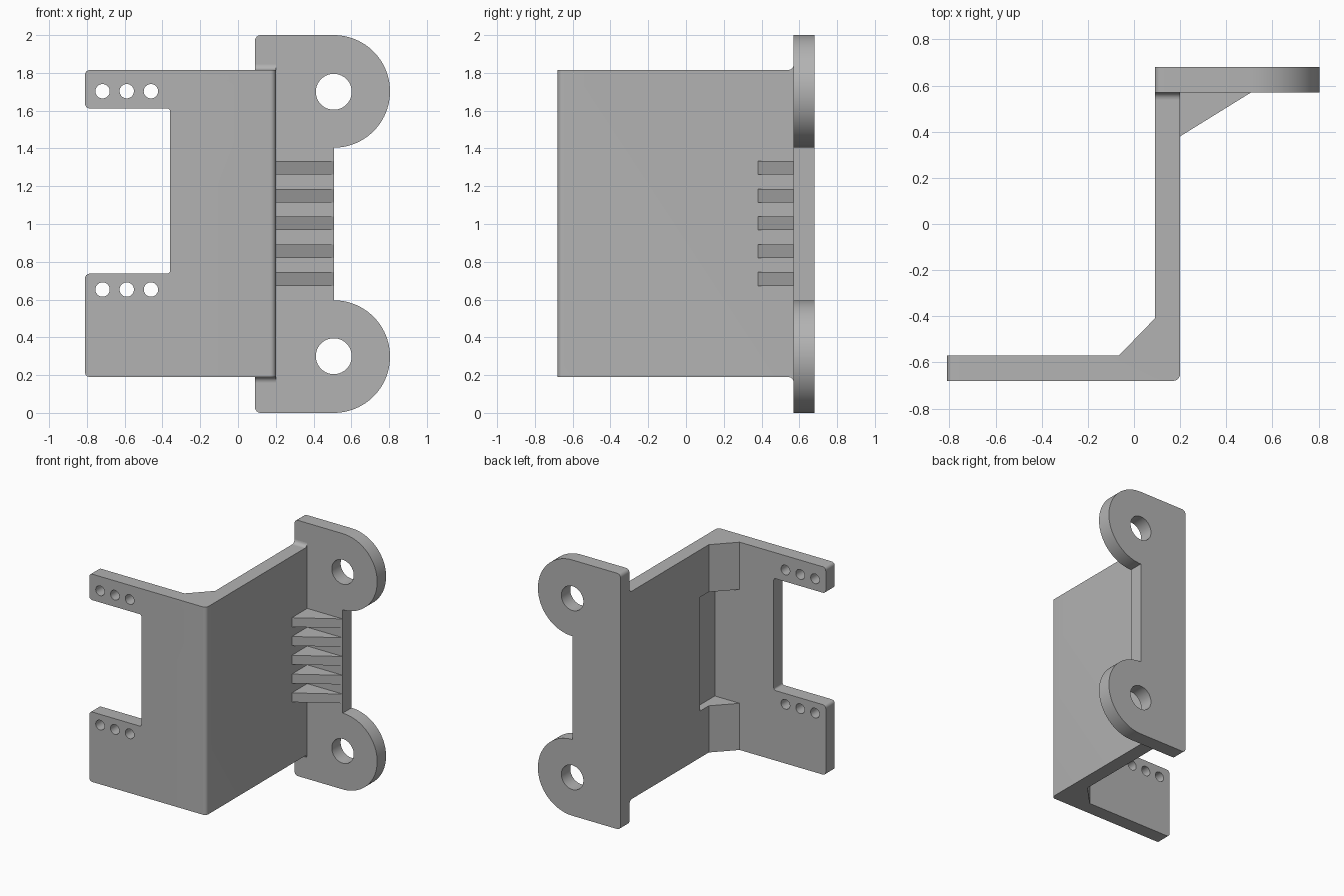
import bpy, bmesh, math
from mathutils import Vector

cube = bpy.data.objects.get("Cube")
if cube:
    bpy.data.objects.remove(cube, do_unlink=True)

grey = bpy.data.materials.new("plain grey")
grey.use_nodes = True
grey.diffuse_color = (0.45, 0.45, 0.45, 1)
grey.node_tree.nodes["Principled BSDF"].inputs["Base Color"].default_value = (0.45, 0.45, 0.45, 1)


def outline(corners):
    """Turn (u, v, radius) corners into a polygon with rounded corners."""
    pts = []
    for i, (u, v, r) in enumerate(corners):
        p = Vector((u, v))
        if r == 0:
            pts.append(p)
            continue
        a = (Vector(corners[i - 1][:2]) - p).normalized()
        b = (Vector(corners[(i + 1) % len(corners)][:2]) - p).normalized()
        centre = p + (a + b) * r          # right-angled corners
        steps = 24 if r > 0.1 else 6
        for k in range(steps + 1):
            t = k / steps * math.pi / 2
            q = centre - b * r * math.cos(t) - a * r * math.sin(t)
            if not pts or (q - pts[-1]).length > 1e-4:
                pts.append(q)
    return pts


def circle(u, v, r, n=40):
    return [Vector((u + r * math.cos(2 * math.pi * k / n),
                    v + r * math.sin(2 * math.pi * k / n))) for k in range(n)]


def prism(name, pts, axis, lo, hi):
    """Extrude a polygon along one axis, from lo to hi."""
    place = {"x": lambda p, h: (h, p[0], p[1]),
             "y": lambda p, h: (p[0], h, p[1]),
             "z": lambda p, h: (p[0], p[1], h)}[axis]
    bm = bmesh.new()
    ends = [[bm.verts.new(place(p, h)) for p in pts] for h in (lo, hi)]
    for ring in ends:
        bm.faces.new(ring)
    for i in range(len(pts)):
        j = (i + 1) % len(pts)
        bm.faces.new((ends[0][i], ends[0][j], ends[1][j], ends[1][i]))
    bmesh.ops.recalc_face_normals(bm, faces=bm.faces)
    mesh = bpy.data.meshes.new(name)
    bm.to_mesh(mesh)
    bm.free()
    mesh.materials.append(grey)
    ob = bpy.data.objects.new(name, mesh)
    bpy.context.collection.objects.link(ob)
    return ob


def activate(ob):
    bpy.ops.object.select_all(action="DESELECT")
    ob.select_set(True)
    bpy.context.view_layer.objects.active = ob


def combine(ob, tool, operation="DIFFERENCE"):
    tool.hide_render = True
    activate(ob)
    mod = ob.modifiers.new("shape", "BOOLEAN")
    mod.operation, mod.solver, mod.object = operation, "EXACT", tool
    bpy.ops.object.modifier_apply(modifier=mod.name)
    bpy.data.objects.remove(tool, do_unlink=True)


FRONT, FRONT_IN, BACK_IN, BACK = -0.68, -0.57, 0.57, 0.68
WEB_IN, WEB_OUT, LOW, HIGH = 0.09, 0.20, 0.19, 1.815

# Mounting plate with two round ears
ear, ear_edge = 0.298, 0.507
mount = prism("mounting_plate", outline([
    (WEB_IN, 0, 0.03), (ear_edge + ear, 0, ear), (ear_edge + ear, 2 * ear, ear),
    (ear_edge, 2 * ear, 0), (ear_edge, 2 - 2 * ear, 0),
    (ear_edge + ear, 2 - 2 * ear, ear), (ear_edge + ear, 2, ear),
    (WEB_IN, 2, 0.03)]), "y", BACK_IN, BACK)
for z in (0.3, 1.7):
    combine(mount, prism("ear_hole", circle(ear_edge, z, 0.095, 64), "y", 0.4, 0.9))

# Angled bracket: web, front plate and inner corner gusset in one section
bracket = prism("bracket", outline([
    (-0.81, FRONT, 0), (WEB_OUT, FRONT, 0.03), (WEB_OUT, BACK_IN, 0),
    (WEB_IN, BACK_IN, 0), (WEB_IN, -0.41, 0), (-0.065, FRONT_IN, 0),
    (-0.81, FRONT_IN, 0)]), "z", LOW, HIGH)

# Front outline with the open notch and rounded arm ends
combine(bracket, prism("front_outline", outline([
    (-0.81, LOW, 0.025), (0.5, LOW, 0), (0.5, HIGH, 0), (-0.81, HIGH, 0.025),
    (-0.81, 1.612, 0.025), (-0.36, 1.612, 0.015), (-0.36, 0.737, 0.015),
    (-0.81, 0.737, 0.025)]), "y", -1, 1), "INTERSECT")

# Pocket through the middle of the corner gusset
combine(bracket, prism("pocket", outline([
    (-0.2, FRONT_IN, 0), (0.15, FRONT_IN, 0), (0.15, -0.30, 0), (-0.2, -0.30, 0)]),
    "z", 0.555, 1.445))

# Rows of small holes in the arms
for z in (0.653, 1.703):
    for x in (-0.717, -0.589, -0.461):
        combine(bracket, prism("arm_hole", circle(x, z, 0.038), "y", -0.8, -0.4))

# Small fillets where the web meets the mounting plate
r = 0.03
for name, z, s in (("upper_fillet", HIGH, 1), ("lower_fillet", LOW, -1)):
    arc = [(BACK_IN - r + r * math.sin(t), z + s * (r - r * math.cos(t)))
           for t in (k * math.pi / 12 for k in range(7))]
    prism(name, arc + [(BACK_IN, z)], "x", WEB_IN, WEB_OUT)

# Five triangular stiffening ribs
for i in range(5):
    z = 1.003 + (i - 2) * 0.147
    prism(f"rib_{i + 1}", [(WEB_OUT, BACK_IN), (WEB_OUT, 0.38), (0.507, BACK_IN)],
          "z", z - 0.036, z + 0.036)

for ob in list(bpy.context.collection.objects):
    if ob.type == "MESH":
        activate(ob)
        bpy.ops.object.shade_smooth_by_angle(angle=math.radians(30))
